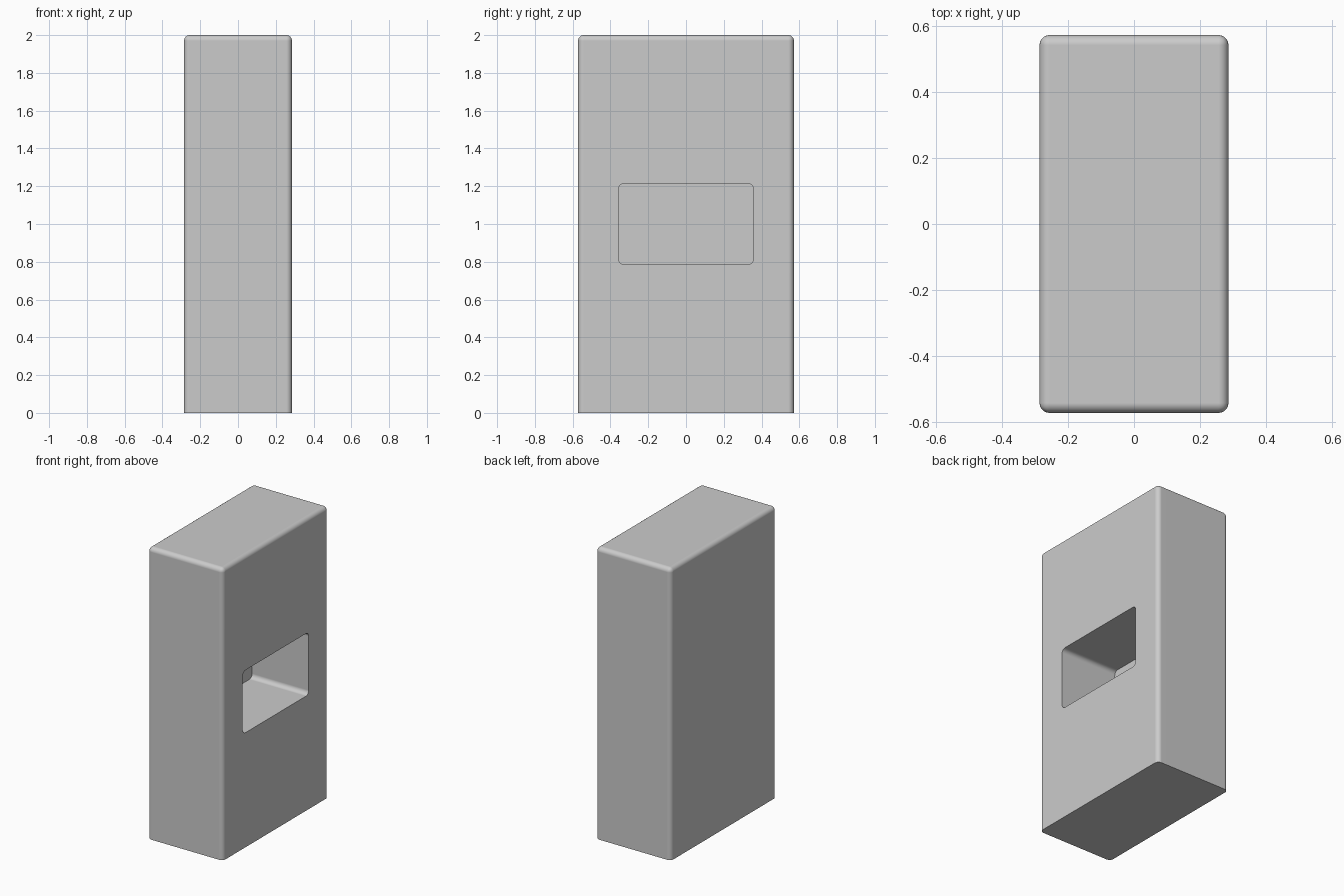
import bpy, bmesh, math

if "Cube" in bpy.data.objects:
    bpy.data.objects.remove(bpy.data.objects["Cube"])

U = 1 / 7            # design unit: the block is 4 x 8 x 14 units
R = 0.03             # corner radius


def rounded_box(name, lo, hi, pick):
    """Box from corner lo to corner hi; edges accepted by pick(a, b) are rounded."""
    bm = bmesh.new()
    bmesh.ops.create_cube(bm, size=1)
    for v in bm.verts:
        v.co = [lo[i] if v.co[i] < 0 else hi[i] for i in range(3)]
    edges = [e for e in bm.edges if pick(e.verts[0].co, e.verts[1].co)]
    bmesh.ops.bevel(bm, geom=edges, offset=R, segments=6, profile=0.5,
                    affect='EDGES', clamp_overlap=True)
    mesh = bpy.data.meshes.new(name)
    bm.to_mesh(mesh)
    bm.free()
    obj = bpy.data.objects.new(name, mesh)
    bpy.context.collection.objects.link(obj)
    return obj


# Main block: all edges rounded except the bottom rim
block = rounded_box("block", (-2 * U, -4 * U, 0), (2 * U, 4 * U, 14 * U),
                    lambda a, b: max(a.z, b.z) > 0.01)

# Blind pocket in the right side: only the edges running inward are rounded
cutter = rounded_box("pocket_cutter", (-U, -2.5 * U, 5.5 * U), (3 * U, 2.5 * U, 8.5 * U),
                     lambda a, b: abs(a.x - b.x) > 0.01)
cutter.hide_render = True

bpy.context.view_layer.objects.active = block
block.select_set(True)
cut = block.modifiers.new("pocket", 'BOOLEAN')
cut.operation = 'DIFFERENCE'
cut.solver = 'EXACT'
cut.object = cutter
bpy.ops.object.modifier_apply(modifier=cut.name)
bpy.data.objects.remove(cutter)

# Smooth fillets with flat main faces
bpy.ops.object.shade_smooth_by_angle(angle=math.radians(30))
normals = block.modifiers.new("flat_faces", 'WEIGHTED_NORMAL')
normals.keep_sharp = True
